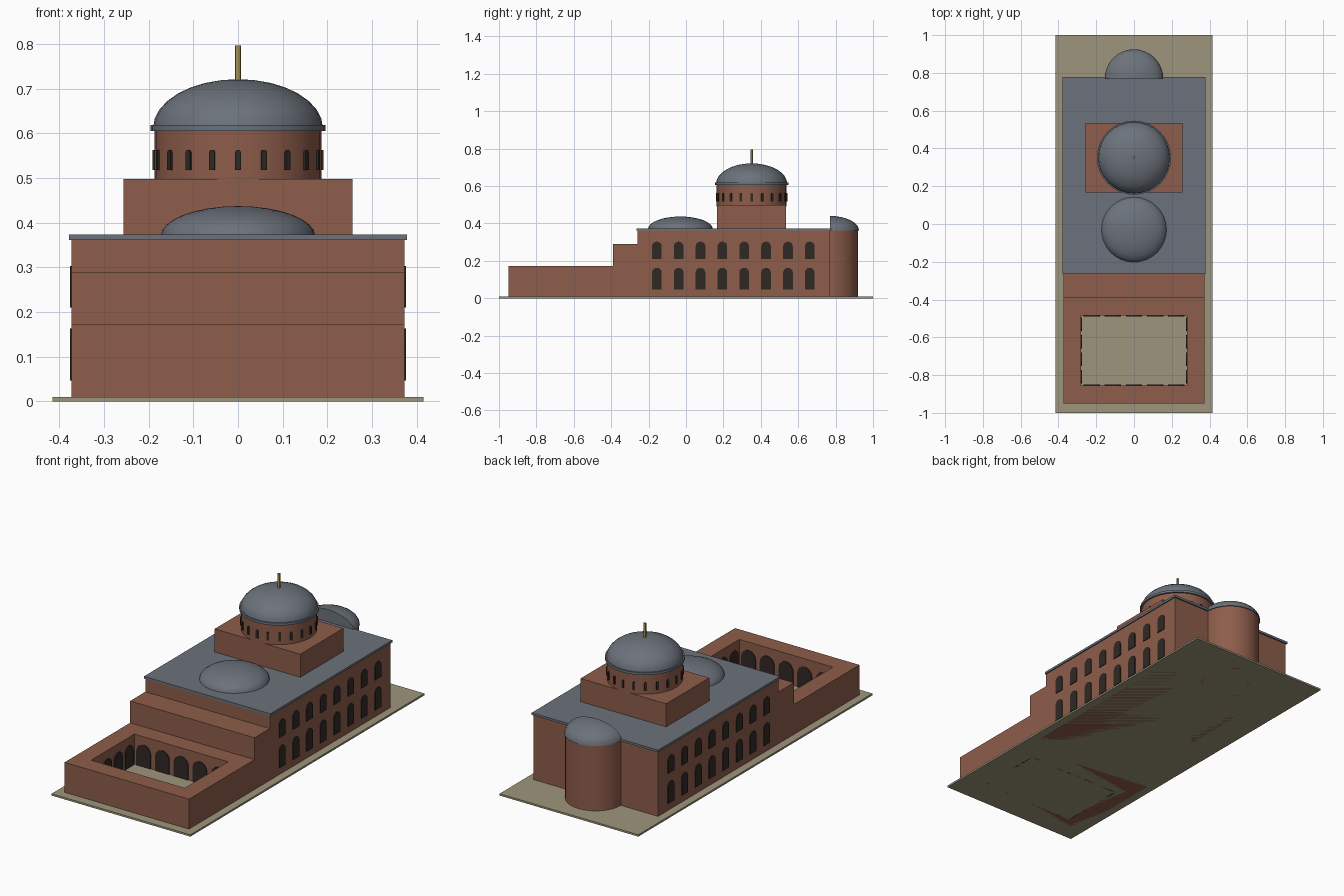
import bpy, bmesh, math
from mathutils import Matrix

if "Cube" in bpy.data.objects:
    bpy.data.objects.remove(bpy.data.objects["Cube"])


def material(name, rgb):
    m = bpy.data.materials.new(name)
    m.diffuse_color = (*rgb, 1)
    m.use_nodes = True
    m.node_tree.nodes["Principled BSDF"].inputs["Base Color"].default_value = m.diffuse_color
    return m


BRICK = material("brick", (0.27, 0.11, 0.07))
LEAD = material("lead", (0.15, 0.17, 0.20))
STONE = material("stone", (0.34, 0.30, 0.20))
DARK = material("dark_opening", (0.03, 0.022, 0.018))
GOLD = material("gold", (0.40, 0.28, 0.08))


def finish(name, bm, mat, smooth=False):
    bmesh.ops.recalc_face_normals(bm, faces=bm.faces)
    me = bpy.data.meshes.new(name)
    bm.to_mesh(me)
    bm.free()
    me.materials.append(mat)
    ob = bpy.data.objects.new(name, me)
    bpy.context.collection.objects.link(ob)
    if smooth:
        bpy.ops.object.select_all(action='DESELECT')
        ob.select_set(True)
        bpy.context.view_layer.objects.active = ob
        bpy.ops.object.shade_smooth_by_angle(angle=math.radians(30))
    return ob


def add_box(bm, x0, x1, y0, y1, z0, z1):
    m = Matrix.Translation(((x0 + x1) / 2, (y0 + y1) / 2, (z0 + z1) / 2))
    bmesh.ops.create_cube(bm, size=1, matrix=m @ Matrix.Diagonal((x1 - x0, y1 - y0, z1 - z0, 1)))


def box(name, mat, *dims):
    bm = bmesh.new()
    add_box(bm, *dims)
    return finish(name, bm, mat)


def cylinder(name, mat, y, r, z0, z1, n=32):
    bm = bmesh.new()
    bmesh.ops.create_cone(bm, cap_ends=True, segments=n, radius1=r, radius2=r, depth=z1 - z0,
                          matrix=Matrix.Translation((0, y, (z0 + z1) / 2)))
    return finish(name, bm, mat, True)


def dome(name, y, r, z, h, half=False):
    """Flattened hemisphere; half=True keeps only the rear side."""
    bm = bmesh.new()
    bmesh.ops.create_uvsphere(bm, u_segments=32, v_segments=16, radius=1,
                              matrix=Matrix.Translation((0, y, z)) @ Matrix.Diagonal((r, r, h, 1)))
    cuts = [((0, 0, z), (0, 0, -1))]
    if half:
        cuts.append(((0, y, 0), (0, -1, 0)))
    for co, no in cuts:
        geom = bm.verts[:] + bm.edges[:] + bm.faces[:]
        bmesh.ops.bisect_plane(bm, geom=geom, dist=1e-5, plane_co=co, plane_no=no, clear_outer=True)
        bmesh.ops.holes_fill(bm, edges=[e for e in bm.edges if e.is_boundary])
    return finish(name, bm, LEAD, True)


def add_arch(bm, x, y, angle, w, z0, z1, depth=0.008, n=8):
    """Round-headed panel centred on (x, y), facing local -y turned by angle."""
    r = w / 2
    pts = [(-r, z0), (r, z0)]
    pts += [(r * math.cos(math.pi * i / n), z1 - r + r * math.sin(math.pi * i / n)) for i in range(n + 1)]
    m = Matrix.Translation((x, y, 0)) @ Matrix.Rotation(angle, 4, 'Z')
    f = bm.faces.new([bm.verts.new(m @ Matrix.Translation((px, -depth / 2, pz)).translation)
                      for px, pz in pts])
    ext = bmesh.ops.extrude_face_region(bm, geom=[f])["geom"]
    shift = m.to_3x3() @ Matrix.Translation((0, depth, 0)).translation
    bmesh.ops.translate(bm, vec=shift, verts=[v for v in ext if isinstance(v, bmesh.types.BMVert)])
    if not f.is_valid or len([g for g in f.edges if len(g.link_faces) < 2]):
        bmesh.ops.holes_fill(bm, edges=[e for e in bm.edges if e.is_boundary])


# Ground slab and stepped masses
W = 0.372
box("ground_slab", STONE, -0.415, 0.415, -1, 1, 0, 0.01)
box("nave_body", BRICK, -W, W, -0.26, 0.77, 0, 0.362)
box("nave_roof", LEAD, -0.378, 0.378, -0.264, 0.778, 0.361, 0.373)
box("entrance_hall", BRICK, -W, W, -0.39, -0.26, 0, 0.29)
box("crossing_block", BRICK, -0.256, 0.256, 0.167, 0.535, 0, 0.498)

# Courtyard wall ring
HX, Y0, Y1 = 0.28, -0.855, -0.485
bm = bmesh.new()
outer = [(-W, -0.95), (W, -0.95), (W, -0.39), (-W, -0.39)]
inner = [(-HX, Y0), (HX, Y0), (HX, Y1), (-HX, Y1)]
vo, vi = ([[bm.verts.new((x, y, z)) for x, y in loop] for z in (0, 0.172)] for loop in (outer, inner))
for i in range(4):
    j = (i + 1) % 4
    for a, b in ((vo[0], vo[1]), (vi[0], vi[1]), (vo[0], vi[0]), (vo[1], vi[1])):
        bm.faces.new((a[i], a[j], b[j], b[i]))
finish("courtyard_walls", bm, BRICK)

# Courtyard arcade on the four inner faces
bm = bmesh.new()
for i in range(5):
    for y in (Y0, Y1):
        add_arch(bm, (i - 2) * 0.112, y, 0, 0.086, 0, 0.128)
for i in range(4):
    for x in (-HX, HX):
        add_arch(bm, x, Y0 + (i + 0.5) * (Y1 - Y0) / 4, math.pi / 2, 0.07, 0, 0.128)
finish("courtyard_arches", bm, DARK)

# Two rows of side windows
bm = bmesh.new()
for i in range(8):
    for x in (-W, W):
        for z0, z1 in ((0.047, 0.163), (0.21, 0.303)):
            add_arch(bm, x, -0.156 + i * 0.1168, math.pi / 2, 0.052, z0, z1)
finish("side_windows", bm, DARK)

# Apse at the rear
cylinder("apse", BRICK, 0.77, 0.15, 0, 0.365)
dome("apse_half_dome", 0.77, 0.155, 0.362, 0.078, half=True)

# Main dome on its drum
CY = 0.351
cylinder("drum", BRICK, CY, 0.187, 0.49, 0.607)
cylinder("drum_cornice", LEAD, CY, 0.196, 0.605, 0.618)
dome("main_dome", CY, 0.19, 0.612, 0.109)
cylinder("finial", GOLD, CY, 0.007, 0.715, 0.796, 12)
bm = bmesh.new()
for i in range(20):
    a = math.tau * i / 20
    add_arch(bm, 0.187 * math.sin(a), CY - 0.187 * math.cos(a), a, 0.013, 0.518, 0.563)
finish("drum_windows", bm, DARK)

# Low front dome
dome("front_dome", -0.03, 0.173, 0.37, 0.067)
